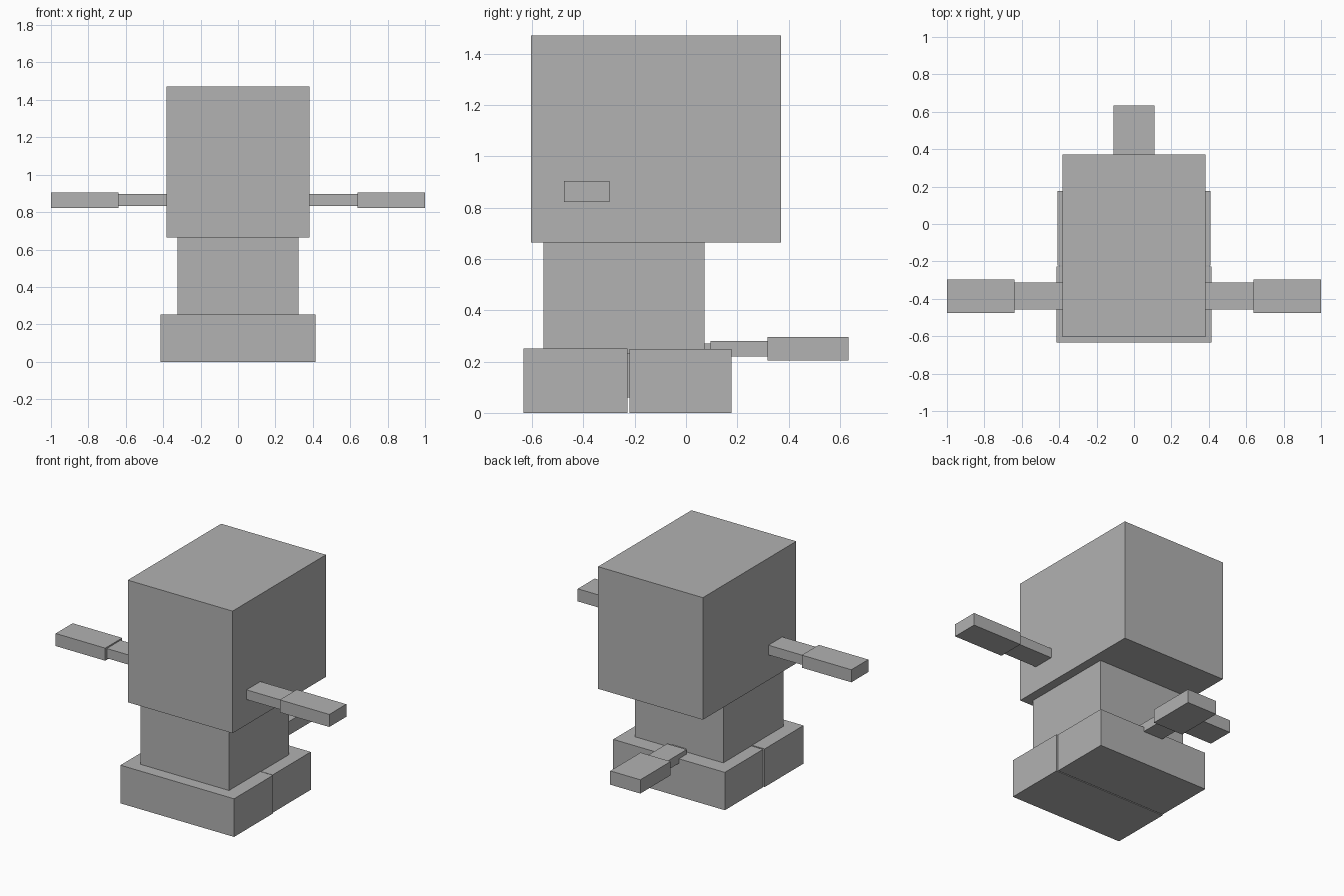
import bpy

cube = bpy.data.objects.get("Cube")
if cube:
    bpy.data.objects.remove(cube, do_unlink=True)

# Single flat grey
grey = bpy.data.materials.new("plain grey")
grey.use_nodes = True
colour = (0.445, 0.445, 0.445, 1.0)
grey.diffuse_color = colour
grey.node_tree.nodes["Principled BSDF"].inputs["Base Color"].default_value = colour


def box(name, x, y, z):
    """Add a block spanning the given (low, high) range on each axis."""
    spans = (x, y, z)
    bpy.ops.mesh.primitive_cube_add(size=1, location=[(a + b) / 2 for a, b in spans])
    obj = bpy.context.object
    obj.name = name
    obj.scale = [b - a for a, b in spans]
    bpy.ops.object.transform_apply(location=False, rotation=False, scale=True)
    obj.data.materials.append(grey)
    return obj


# Head and body
box("head", (-0.383, 0.383), (-0.604, 0.371), (0.665, 1.472))
box("body", (-0.323, 0.323), (-0.555, 0.072), (0.2, 0.665))

# Feet blocks with the narrow link between them
box("front_feet", (-0.415, 0.415), (-0.634, -0.228), (0, 0.252))
box("rear_feet", (-0.408, 0.408), (-0.221, 0.177), (0, 0.25))
box("feet_link", (-0.37, 0.37), (-0.3, -0.15), (0.06, 0.232))

# Arms: thin stem and wider hand on each side
for side, s in (("left", 1), ("right", -1)):
    box(side + "_arm", sorted((s * 0.38, s * 0.638)), (-0.458, -0.314), (0.832, 0.896))
    box(side + "_hand", sorted((s * 0.638, s * 1.0)), (-0.475, -0.298), (0.822, 0.905))

# Tail: small root, stem and wide tip
box("tail_root", (-0.05, 0.05), (0.06, 0.1), (0.23, 0.271))
box("tail_stem", (-0.072, 0.072), (0.095, 0.317), (0.22, 0.28))
box("tail_tip", (-0.11, 0.11), (0.317, 0.634), (0.205, 0.296))
